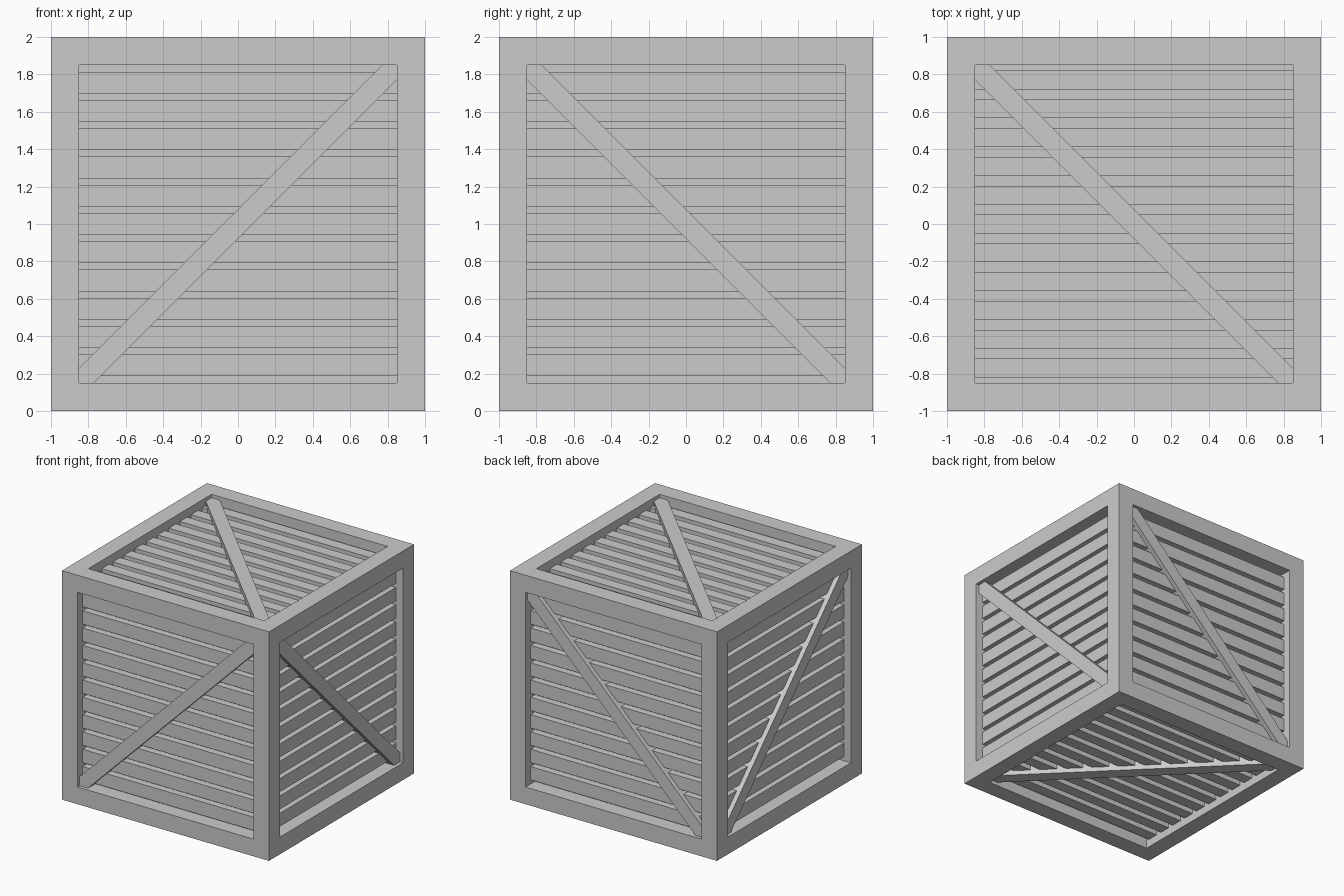
import bpy, bmesh
from mathutils import Vector

if "Cube" in bpy.data.objects:
    bpy.data.objects.remove(bpy.data.objects["Cube"])

BEAM, OPEN = 0.15, 0.85      # frame width, half opening
BACK, SLAT, BRACE = 0.87, 0.93, 0.97   # distances of surfaces from the centre
X, Y, Z = Vector((1, 0, 0)), Vector((0, 1, 0)), Vector((0, 0, 1))
CENTRE = Vector((0, 0, 1))


def finish(name, bm):
    bmesh.ops.recalc_face_normals(bm, faces=bm.faces)
    me = bpy.data.meshes.new(name)
    bm.to_mesh(me)
    bm.free()
    ob = bpy.data.objects.new(name, me)
    bpy.context.collection.objects.link(ob)
    return ob


def prism(bm, outline, u, v, n, near, far):
    """Extrude a flat outline (in u, v) along n."""
    face = bm.faces.new([bm.verts.new(CENTRE + u * a + v * b + n * near) for a, b in outline])
    new = bmesh.ops.extrude_face_region(bm, geom=[face])["geom"]
    verts = [g for g in new if isinstance(g, bmesh.types.BMVert)]
    bmesh.ops.translate(bm, verts=verts, vec=n * (far - near))
    # close the starting side as well
    if not face.is_valid:
        bmesh.ops.holes_fill(bm, edges=bm.edges)


# Frame with a recessed panel in every side
bm = bmesh.new()
bmesh.ops.create_cube(bm, size=2)
bmesh.ops.translate(bm, verts=bm.verts, vec=CENTRE)
panels = list(bm.faces)
bmesh.ops.inset_individual(bm, faces=panels, thickness=BEAM, use_even_offset=True)
for f in bmesh.ops.extrude_discrete_faces(bm, faces=panels)["faces"]:
    f.normal_update()
    bmesh.ops.translate(bm, verts=f.verts, vec=-f.normal * (1 - BACK))
finish("crate_frame", bm)

# name, across, up, outward, brace direction, slat pitch, slat width
sides = [
    ("front", X, Z, -Y, 1, 0.1512, 0.116),
    ("back", X, Z, Y, 1, 0.1512, 0.116),
    ("right", Y, Z, X, -1, 0.1512, 0.116),
    ("left", Y, Z, -X, -1, 0.1512, 0.116),
    ("top", X, Y, Z, -1, 0.154, 0.10),
    ("bottom", X, Y, -Z, -1, 0.154, 0.10),
]
for name, u, v, n, slope, pitch, width in sides:
    # Eleven slats across the panel
    bm = bmesh.new()
    for i in range(-5, 6):
        lo, hi = i * pitch - width / 2, i * pitch + width / 2
        prism(bm, [(-OPEN, lo), (OPEN, lo), (OPEN, hi), (-OPEN, hi)], u, v, n, BACK, SLAT)
    finish(name + "_slats", bm)

    # Diagonal brace, trimmed into the opening's corners
    a, w = OPEN, 0.08
    shape = [(-a, -a), (w - a, -a), (a, a - w), (a, a), (a - w, a), (-a, w - a)]
    bm = bmesh.new()
    prism(bm, [(p * slope, q) for p, q in shape], u, v, n, BACK, BRACE)
    finish(name + "_brace", bm)
